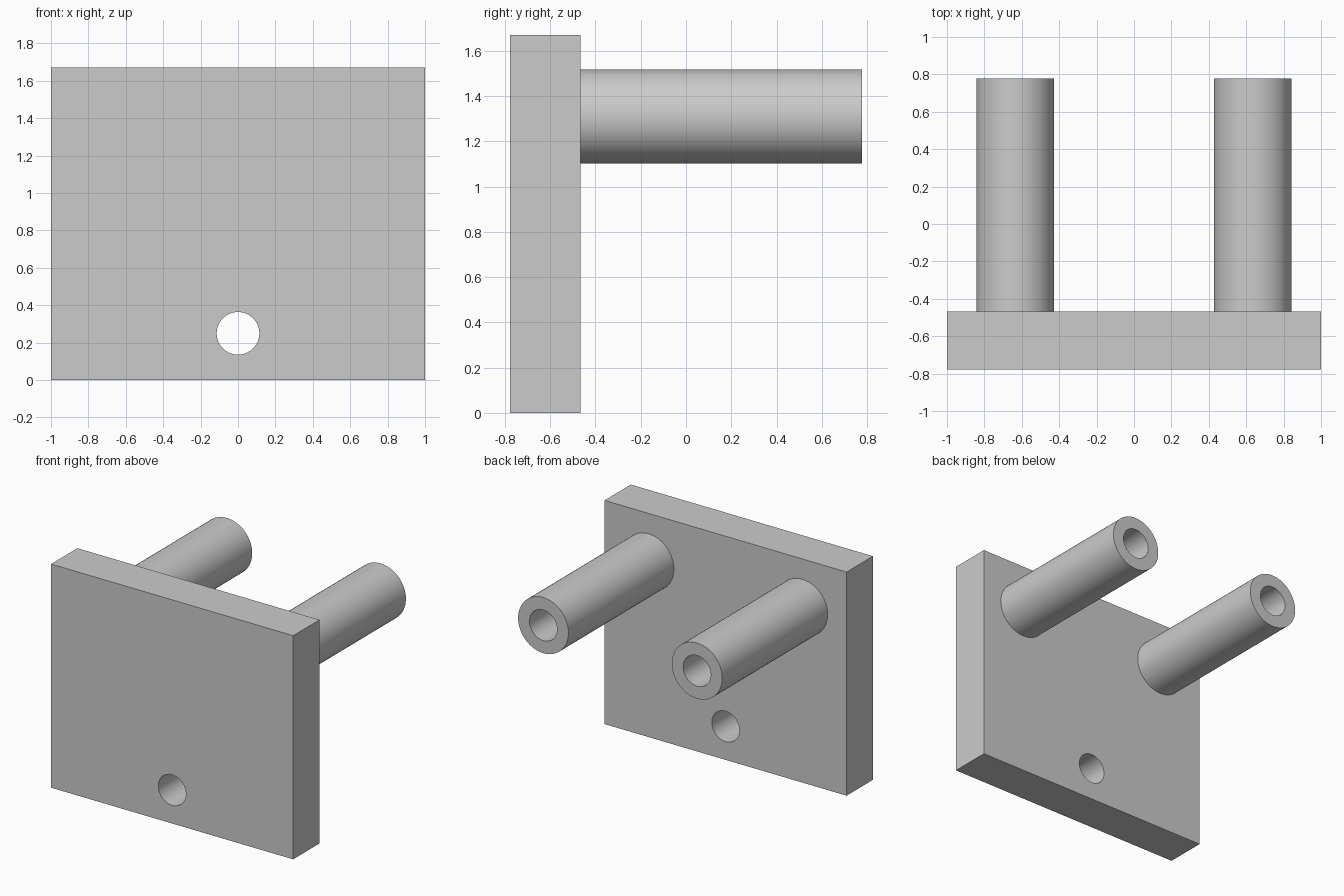
import bpy
import bmesh
import math
from mathutils import Vector

cube = bpy.data.objects.get("Cube")
if cube:
    bpy.data.objects.remove(cube, do_unlink=True)

WIDTH, HEIGHT = 2.0, 1.67
FRONT, PLATE_BACK, TUBE_END = -0.777, -0.467, 0.777
TUBE_X, TUBE_Z, TUBE_R = 0.635, 1.31, 0.208
HOLE_R, HOLE_Z = 0.114, 0.25
SEGMENTS = 64

grey = bpy.data.materials.new("plain_grey")
grey.use_nodes = True
colour = (0.6, 0.6, 0.6, 1)
grey.diffuse_color = colour
grey.node_tree.nodes["Principled BSDF"].inputs["Base Color"].default_value = colour


def smooth(obj):
    bpy.ops.object.select_all(action="DESELECT")
    obj.select_set(True)
    bpy.context.view_layer.objects.active = obj
    bpy.ops.object.shade_smooth_by_angle(angle=math.radians(30))


def make_tube(name, x):
    """Lathe a closed wall profile around an axis running along y."""
    base = PLATE_BACK - 0.03  # seated into the plate
    profile = [(HOLE_R, base), (HOLE_R, TUBE_END), (TUBE_R, TUBE_END), (TUBE_R, base)]
    bm = bmesh.new()
    verts = [bm.verts.new((r, y, 0)) for r, y in profile]
    edges = [bm.edges.new((verts[i - 1], verts[i])) for i in range(len(verts))]
    bmesh.ops.spin(bm, geom=verts + edges, cent=Vector(), axis=Vector((0, 1, 0)),
                   angle=math.tau, steps=SEGMENTS)
    bmesh.ops.remove_doubles(bm, verts=bm.verts[:], dist=0.0001)
    bmesh.ops.recalc_face_normals(bm, faces=bm.faces[:])
    mesh = bpy.data.meshes.new(name)
    bm.to_mesh(mesh)
    bm.free()
    mesh.materials.append(grey)
    obj = bpy.data.objects.new(name, mesh)
    obj.location = (x, 0, TUBE_Z)
    bpy.context.collection.objects.link(obj)
    smooth(obj)


# Upright plate
plate_y = (FRONT + PLATE_BACK) / 2
bpy.ops.mesh.primitive_cube_add(size=1, location=(0, plate_y, HEIGHT / 2))
plate = bpy.context.object
plate.name = "back_plate"
plate.scale = (WIDTH, PLATE_BACK - FRONT, HEIGHT)
bpy.ops.object.transform_apply(location=False, rotation=False, scale=True)
plate.data.materials.append(grey)

# Round hole through the plate
bpy.ops.mesh.primitive_cylinder_add(vertices=SEGMENTS, radius=HOLE_R, depth=1,
                                    location=(0, plate_y, HOLE_Z),
                                    rotation=(math.pi / 2, 0, 0))
cutter = bpy.context.object
cutter.name = "hole_cutter"
cutter.hide_render = True
cutter.data.materials.append(grey)
cut = plate.modifiers.new("mounting_hole", "BOOLEAN")
cut.operation = "DIFFERENCE"
cut.solver = "EXACT"
cut.object = cutter
bpy.context.view_layer.objects.active = plate
bpy.ops.object.modifier_apply(modifier=cut.name)
bpy.data.objects.remove(cutter, do_unlink=True)
smooth(plate)

# Pair of hollow tubes
for side, sign in (("left", 1), ("right", -1)):
    make_tube(side + "_tube", sign * TUBE_X)
